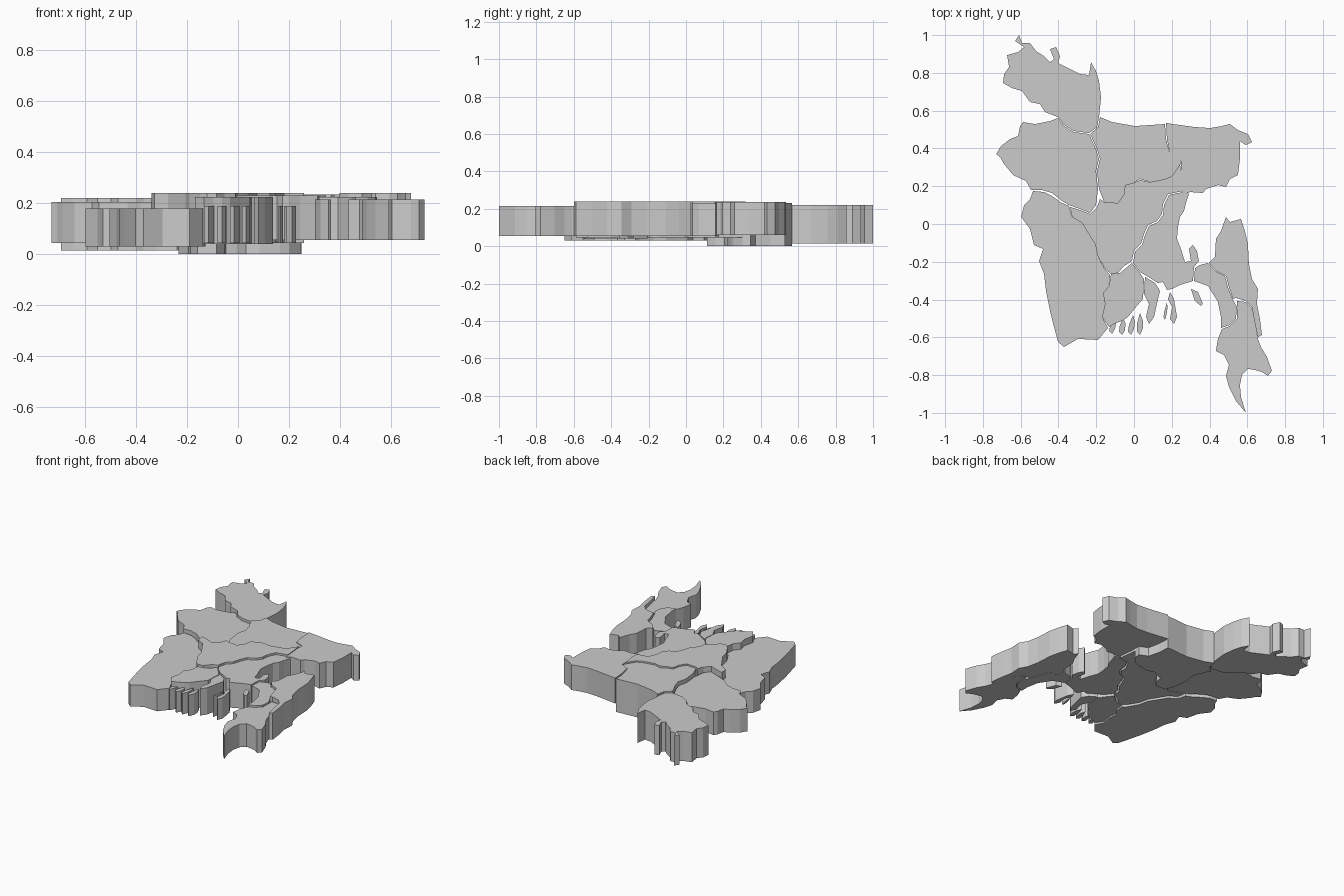
import bpy, bmesh

S, CX, CY = 189.0, 1134.0, 225.0   # tracing grid: units per model unit and its centre


def slab(name, z0, z1, *outlines):
    """Extrude one or more traced outlines into a flat puzzle-piece slab."""
    bm = bmesh.new()
    for pts in outlines:
        vs = [bm.verts.new(((x - CX) / S, (CY - y) / S, z0)) for x, y in pts]
        f = bm.faces.new(vs)
        ext = bmesh.ops.extrude_face_region(bm, geom=[f], use_keep_orig=True)
        top = [g for g in ext["geom"] if isinstance(g, bmesh.types.BMVert)]
        bmesh.ops.translate(bm, verts=top, vec=(0, 0, z1 - z0))
    bmesh.ops.recalc_face_normals(bm, faces=bm.faces[:])
    me = bpy.data.meshes.new(name)
    bm.to_mesh(me)
    bm.free()
    ob = bpy.data.objects.new(name, me)
    bpy.context.collection.objects.link(ob)
    return ob


def finger(x, y0, y1, w, lean=0):
    """Small tapered river island."""
    m = (y0 + y1) / 2
    return [(x + lean, y0), (x + w + lean / 2, m - 3), (x + w, m + 4), (x, y1),
            (x - w, y1 - 3), (x - w + lean / 2, m)]


# north-west region
slab("northwest_region", 0.015, 0.22, [
    (1019, 36), (1022, 44), (1030, 44), (1036, 52), (1044, 57), (1050, 63), (1054, 60),
    (1050, 50), (1056, 48), (1060, 57), (1058, 64), (1068, 69), (1080, 75), (1089, 76),
    (1091, 63), (1096, 72), (1099, 82), (1101, 98), (1099, 118), (1097, 128), (1089, 134),
    (1074, 132), (1064, 126), (1058, 118), (1045, 113), (1040, 105), (1030, 103),
    (1022, 92), (1012, 89), (1003, 84), (1004, 75), (1009, 68), (1007, 56), (1018, 53),
    (1024, 48), (1015, 42)])

# west region
slab("west_region", 0.045, 0.205, [
    (1023, 123), (1035, 125), (1050, 122), (1058, 119), (1064, 127), (1074, 133),
    (1089, 135), (1096, 150), (1099, 160), (1096, 172), (1098, 190), (1096, 206),
    (1090, 214), (1080, 210), (1069, 206), (1062, 202), (1052, 194), (1042, 191),
    (1031, 191), (1026, 182), (1013, 176), (1004, 165), (1000, 158), (996, 155),
    (1001, 147), (1010, 140), (1018, 137), (1020, 127)])

# south-west region
slab("southwest_region", 0.03, 0.18, [
    (1033, 192), (1044, 193), (1052, 197), (1062, 204), (1069, 207), (1072, 218),
    (1082, 224), (1088, 234), (1095, 245), (1098, 258), (1106, 272), (1110, 276),
    (1109, 287), (1103, 294), (1105, 305), (1102, 318), (1108, 329), (1098, 341),
    (1078, 340), (1064, 348), (1058, 343), (1054, 328), (1050, 312), (1046, 292),
    (1044, 275), (1039, 262), (1043, 250), (1034, 246), (1030, 230), (1021, 218),
    (1024, 206), (1030, 200)])

# north region
slab("north_region", 0.0, 0.23, [
    (1100, 118), (1112, 123), (1135, 127), (1150, 126), (1165, 125), (1166, 140),
    (1170, 155), (1181, 160), (1180, 168), (1172, 177), (1165, 180), (1150, 183),
    (1140, 180), (1133, 184), (1125, 186), (1124, 195), (1118, 204), (1104, 203),
    (1099, 190), (1097, 172), (1100, 160), (1097, 150), (1090, 135), (1098, 128)])

# north-east region
slab("northeast_region", 0.06, 0.235, [
    (1166, 124), (1180, 126), (1195, 128), (1210, 129), (1222, 127), (1230, 125),
    (1238, 131), (1248, 135), (1252, 143), (1246, 146), (1240, 142), (1240, 160),
    (1238, 176), (1230, 180), (1226, 188), (1218, 186), (1206, 190), (1203, 194),
    (1190, 193), (1183, 196), (1182, 190), (1181, 175), (1181, 160), (1170, 155),
    (1167, 140)])

# central region
slab("central_region", 0.045, 0.24, [
    (1070, 208), (1080, 211), (1090, 215), (1097, 208), (1100, 200), (1104, 203),
    (1118, 204), (1124, 195), (1125, 186), (1133, 184), (1140, 181), (1150, 183),
    (1165, 180), (1172, 177), (1180, 165), (1182, 180), (1183, 192), (1168, 195),
    (1163, 205), (1162, 215), (1157, 222), (1148, 226), (1144, 235), (1141, 245),
    (1134, 252), (1132, 262), (1124, 267), (1118, 274), (1111, 275), (1106, 271),
    (1098, 258), (1095, 245), (1088, 234), (1082, 224), (1072, 218)])

# east plain, with its narrow eastern lobe
slab("east_plain", 0.055, 0.23, [
    (1169, 196), (1178, 194), (1184, 193), (1189, 195), (1186, 204), (1184, 212),
    (1180, 218), (1178, 228), (1177, 240), (1181, 250), (1185, 263), (1191, 262),
    (1189, 250), (1193, 246), (1197, 252), (1199, 262), (1194, 268), (1193, 282),
    (1180, 286), (1172, 290), (1167, 291), (1163, 283), (1158, 284), (1150, 279),
    (1140, 273), (1133, 264), (1135, 253), (1142, 246), (1145, 236), (1149, 227),
    (1158, 223), (1163, 216), (1164, 206)])

# south delta and its big island
slab("south_delta", 0.04, 0.225, [
    (1111, 275), (1120, 274), (1132, 264), (1140, 274), (1144, 280), (1143, 300),
    (1136, 308), (1128, 318), (1122, 322), (1116, 324), (1109, 328), (1102, 318),
    (1105, 305), (1103, 294), (1109, 287)],
    [(1145, 278), (1155, 284), (1160, 292), (1158, 300), (1154, 318), (1149, 325),
     (1146, 318), (1149, 305), (1144, 295)])

# small delta islands
slab("delta_islands", 0.045, 0.19,
     finger(1112, 316, 335, 3, 3), finger(1122, 319, 336, 3, 1),
     finger(1131, 316, 336, 3, 2), finger(1140, 314, 336, 3, 0),
     finger(1165, 303, 321, 1.5, 2),
     [(1170, 293), (1174, 300), (1177, 318), (1174, 325), (1170, 320), (1172, 308),
      (1168, 300)])

# offshore island
slab("offshore_island", 0.055, 0.215, [
    (1191, 290), (1198, 293), (1203, 305), (1201, 307), (1195, 302)])

# eastern hills
slab("eastern_hills", 0.055, 0.24, [
    (1226, 218), (1230, 223), (1241, 220), (1245, 232), (1248, 245), (1249, 265),
    (1252, 280), (1258, 290), (1257, 305), (1260, 320), (1262, 336), (1258, 338),
    (1255, 325), (1252, 308), (1246, 302), (1236, 299), (1233, 300), (1229, 288),
    (1226, 277), (1216, 272), (1209, 264), (1215, 258), (1216, 240), (1221, 232)])

# eastern coast
slab("eastern_coast", 0.055, 0.225, [
    (1208, 264), (1215, 272), (1225, 277), (1228, 288), (1233, 301), (1237, 308),
    (1236, 320), (1230, 326), (1221, 329), (1221, 318), (1218, 303), (1208, 287),
    (1194, 282), (1195, 269), (1200, 266)])

# south-east tail
slab("southeast_tail", 0.055, 0.215, [
    (1222, 330), (1230, 327), (1237, 320), (1237, 302), (1246, 303), (1252, 309),
    (1255, 323), (1258, 340), (1261, 348), (1267, 358), (1272, 372), (1268, 377),
    (1262, 373), (1255, 371), (1248, 370), (1242, 376), (1240, 386), (1241, 398),
    (1246, 414), (1236, 402), (1229, 388), (1226, 377), (1229, 366), (1224, 356),
    (1216, 352), (1218, 340)])
